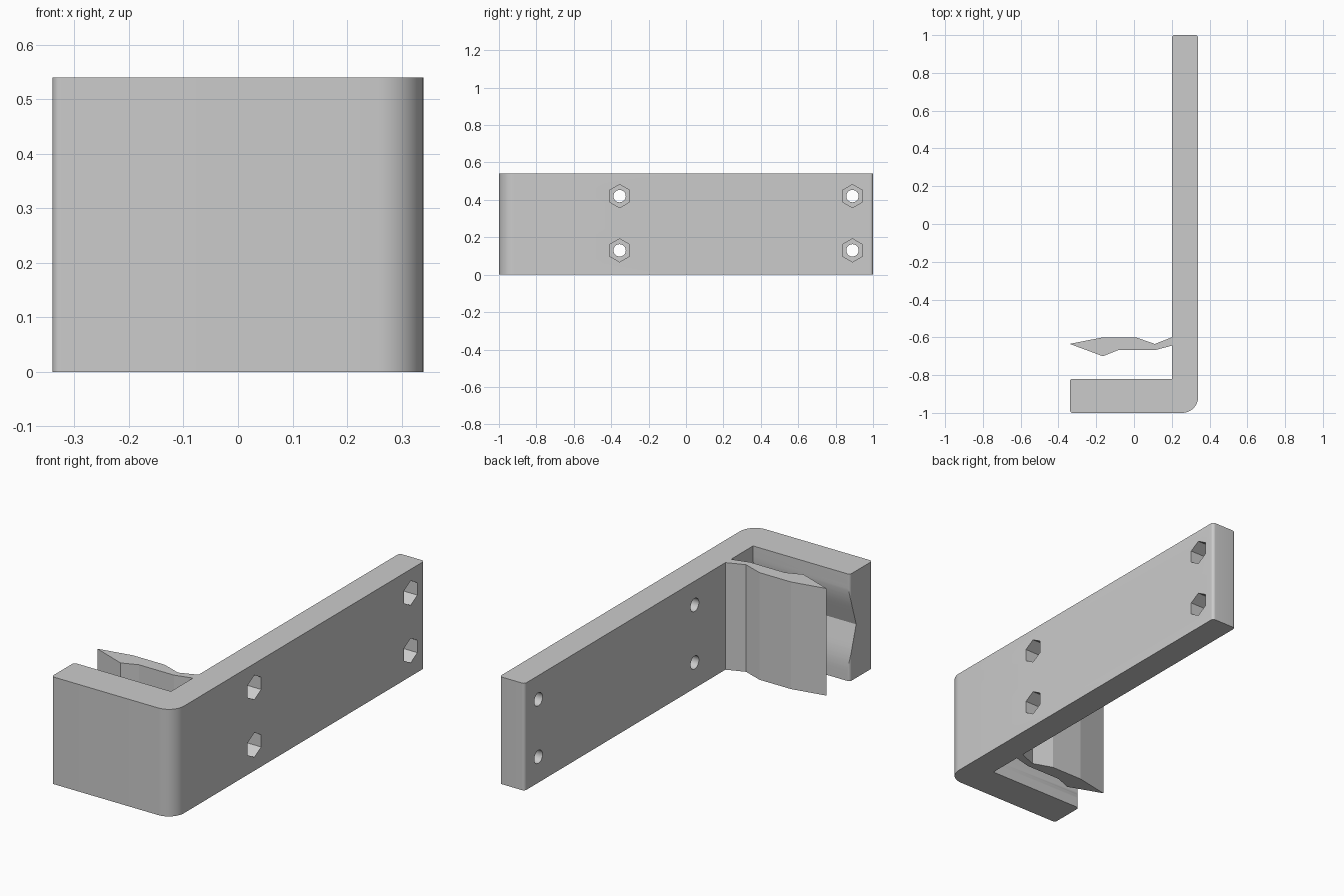
import bpy, bmesh, math
from mathutils import Vector

old = bpy.data.objects.get("Cube")
if old:
    bpy.data.objects.remove(old, do_unlink=True)

HEIGHT = 0.54

grey = bpy.data.materials.new("plain grey")
grey.use_nodes = True
colour = (0.6, 0.6, 0.6, 1)
grey.diffuse_color = colour
grey.node_tree.nodes["Principled BSDF"].inputs["Base Color"].default_value = colour


def rounded(corners, steps=10):
    """Outline from (x, y, radius) right-angled corners."""
    out = []
    for i, (x, y, r) in enumerate(corners):
        p = Vector((x, y))
        if r == 0:
            out.append(p)
            continue
        a = (Vector(corners[i - 1][:2]) - p).normalized() * r
        b = (Vector(corners[(i + 1) % len(corners)][:2]) - p).normalized() * r
        for k in range(steps + 1):
            t = k / steps * math.pi / 2
            out.append(p + a * (1 - math.sin(t)) + b * (1 - math.cos(t)))
    return out


def prism(name, outline, start, end, axis="z"):
    """Extrude a 2D outline along z, or a (y, z) outline along x."""
    def place(p, d):
        return (p[0], p[1], d) if axis == "z" else (d, p[0], p[1])
    bm = bmesh.new()
    face = bm.faces.new([bm.verts.new(place(p, start)) for p in outline])
    ext = bmesh.ops.extrude_face_region(bm, geom=[face])
    shift = Vector(place((0, 0), end - start))
    bmesh.ops.translate(bm, vec=shift,
                        verts=[v for v in ext["geom"] if isinstance(v, bmesh.types.BMVert)])
    bmesh.ops.recalc_face_normals(bm, faces=bm.faces)
    mesh = bpy.data.meshes.new(name)
    bm.to_mesh(mesh)
    bm.free()
    mesh.materials.append(grey)
    obj = bpy.data.objects.new(name, mesh)
    bpy.context.collection.objects.link(obj)
    return obj


def select(obj):
    bpy.ops.object.select_all(action="DESELECT")
    obj.select_set(True)
    bpy.context.view_layer.objects.active = obj


def cut(target, cutter):
    mod = target.modifiers.new("cut", "BOOLEAN")
    mod.operation, mod.solver, mod.object = "DIFFERENCE", "EXACT", cutter
    select(target)
    bpy.ops.object.modifier_apply(modifier=mod.name)
    bpy.data.objects.remove(cutter, do_unlink=True)


def polygon(y, z, radius, sides):
    """Regular polygon with a corner pointing up."""
    return [(y + radius * math.sin(math.tau * k / sides),
             z + radius * math.cos(math.tau * k / sides)) for k in range(sides)]


# L-shaped bracket
bracket = prism("bracket", rounded([
    (-0.34, -1, 0.015), (0.34, -1, 0.085), (0.34, 1, 0.015),
    (0.2, 1, 0.015), (0.2, -0.82, 0), (-0.34, -0.82, 0.015)]), 0, HEIGHT)

# Shallow V groove with eased shoulders along the inside of the short arm
mid, half, ease, depth = HEIGHT / 2, 0.22, 0.12, 0.05
groove = []
for k in range(-12, 13):
    u = half - abs(k) / 12 * half
    f = u * u / (2 * ease) if u < ease else u - ease / 2
    groove.append((-0.82 - depth * f / (half - ease / 2), mid + k / 12 * half))
groove += [(-0.8, mid + half), (-0.8, mid - half)]
cut(bracket, prism("groove_cutter", groove, -0.5, 0.2, "x"))

# Four bolt holes with hexagonal nut pockets on the outer side
for y in (-0.355, 0.89):
    for z in (0.13, 0.42):
        cut(bracket, prism("nut_cutter", polygon(y, z, 0.062, 6), 0.26, 0.4, "x"))
        cut(bracket, prism("bolt_cutter", polygon(y, z, 0.033, 32), 0.1, 0.3, "x"))

# Springy clip tongue facing the short arm
clip = prism("clip_tongue", [
    (-0.34, -0.635), (-0.165, -0.7), (-0.085, -0.668), (0.11, -0.668),
    (0.205, -0.643), (0.205, -0.598), (0.11, -0.635), (0.01, -0.6),
    (-0.165, -0.6)], 0, HEIGHT)

select(bracket)
bpy.ops.object.shade_smooth_by_angle(angle=math.radians(30))
